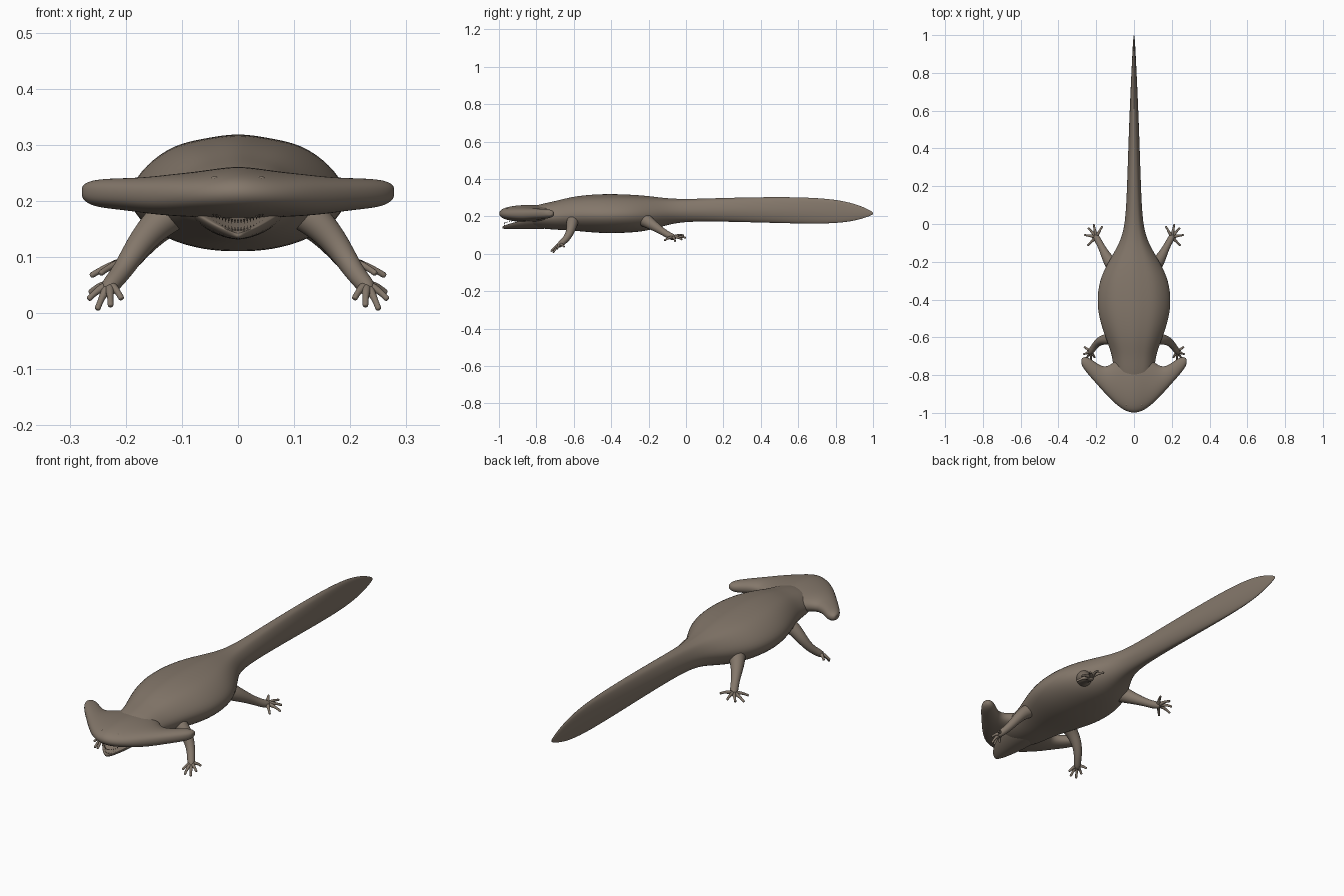
import bpy, bmesh, math
from mathutils import Vector

if "Cube" in bpy.data.objects:
    bpy.data.objects.remove(bpy.data.objects["Cube"])

skin = bpy.data.materials.new("brown skin")
skin.use_nodes = True
COLOUR = (0.23, 0.185, 0.145, 1)
skin.diffuse_color = COLOUR
bsdf = skin.node_tree.nodes["Principled BSDF"]
bsdf.inputs["Base Color"].default_value = COLOUR
bsdf.inputs["Roughness"].default_value = 0.8


def finish(name, bm, levels=0):
    bmesh.ops.recalc_face_normals(bm, faces=bm.faces)
    mesh = bpy.data.meshes.new(name)
    bm.to_mesh(mesh)
    bm.free()
    mesh.materials.append(skin)
    for face in mesh.polygons:
        face.use_smooth = True
    obj = bpy.data.objects.new(name, mesh)
    bpy.context.collection.objects.link(obj)
    if levels:
        mod = obj.modifiers.new("smooth", "SUBSURF")
        mod.levels = mod.render_levels = levels
    return obj


def bridge(bm, rings):
    """Skin a row of equal rings and close both ends."""
    loops = [[bm.verts.new(p) for p in ring] for ring in rings]
    n = len(loops[0])
    for a, b in zip(loops, loops[1:]):
        for i in range(n):
            bm.faces.new((a[i], a[(i + 1) % n], b[(i + 1) % n], b[i]))
    for loop in (loops[0], loops[-1]):
        centre = bm.verts.new(sum((v.co for v in loop), Vector()) / n)
        for i in range(n):
            bm.faces.new((loop[i], loop[(i + 1) % n], centre))


def section_loft(name, profile, stations):
    """Loft a mirrored half profile; stations are y, half width, bottom, top."""
    full = profile + [(-x, z) for x, z in profile[-2:0:-1]]
    bm = bmesh.new()
    bridge(bm, [[(x * w, y, lo + z * (hi - lo)) for x, z in full]
                for y, w, lo, hi in stations])
    return finish(name, bm, 2)


def tube(bm, path, sides=8):
    """Tapered tube through points x, y, z, radius."""
    pts = [Vector(p[:3]) for p in path]
    rings = []
    for i, p in enumerate(pts):
        d = pts[min(i + 1, len(pts) - 1)] - pts[max(i - 1, 0)]
        q = d.to_track_quat("Z", "Y")
        r = path[i][3] * 1.1
        rings.append([p + q @ Vector((r * math.cos(a), r * math.sin(a), 0))
                      for a in (math.tau * k / sides for k in range(sides))])
    bridge(bm, rings)


# Body and long flattened tail with a low ridge on the back
body_profile = [(0, 1.02), (.3, .97), (.58, .92), (.84, .75), (1.03, .5),
                (.93, .28), (.65, .1), (.3, .01), (0, 0)]
section_loft("body_and_tail", body_profile, [
    (-.86, .08, .15, .24), (-.78, .11, .135, .265), (-.70, .115, .128, .28),
    (-.62, .145, .125, .302), (-.52, .182, .115, .315), (-.42, .2, .108, .319),
    (-.30, .188, .112, .316), (-.20, .138, .122, .308), (-.10, .075, .155, .295),
    (0, .046, .173, .291), (.2, .037, .172, .298), (.45, .029, .165, .303),
    (.65, .021, .16, .301), (.8, .014, .162, .29), (.9, .009, .175, .268),
    (.97, .005, .196, .24), (1.0, .002, .21, .222)])

# Wide crescent head with swept back horns: x, front, back, bottom, top
half = [(0, -1.005, -.68, .168, .263), (.04, -.995, -.68, .169, .258),
        (.08, -.97, -.70, .171, .252), (.12, -.933, -.745, .173, .248),
        (.16, -.89, -.758, .177, .243), (.2, -.845, -.735, .183, .241),
        (.24, -.80, -.705, .187, .24), (.265, -.768, -.703, .193, .236),
        (.278, -.745, -.712, .204, .228)]
stations = [(-x, *rest) for x, *rest in half[:0:-1]] + half
rings = []
for x, front, back, lo, hi in stations:
    ring = []
    for k in range(18):
        a = math.tau * k / 18
        s = math.copysign(abs(math.sin(a)) ** .8, math.sin(a))
        ring.append((x, (front + back) / 2 - (back - front) / 2 * math.cos(a),
                     (lo + hi) / 2 + (hi - lo) / 2 * s))
    rings.append(ring)
bm = bmesh.new()
bridge(bm, rings)
finish("crescent_head", bm, 2)

# Lower jaw, hanging slightly open
jaw_profile = [(0, .75), (.5, .8), (.85, 1), (1, .95), (.8, .5), (.4, .12), (0, 0)]
section_loft("lower_jaw", jaw_profile, [
    (-.982, .012, .134, .146), (-.965, .034, .131, .154), (-.93, .056, .13, .166),
    (-.88, .076, .13, .178), (-.80, .098, .13, .195), (-.72, .1, .13, .2)])

# Two curved rows of fine teeth
bm = bmesh.new()
for row in (-1, 1):
    for i in range(-8, 9):
        t = i / 8
        x = .044 * t
        y = -.972 + .05 * t * t
        z = (.167 if row < 0 else .147) + .012 * t * t
        tip = bm.verts.new((x, y, z + row * .008))
        base = [bm.verts.new((x + .002 * math.cos(a), y + .002 * math.sin(a), z))
                for a in (math.tau * k / 4 for k in range(4))]
        for k in range(4):
            bm.faces.new((base[k], base[(k + 1) % 4], tip))
finish("teeth", bm)

# Paired parts: eyes, legs, spread toes
legs = {
    "front": ([(.1, -.60, .19, .036), (.14, -.61, .165, .03), (.175, -.615, .125, .024),
               (.2, -.635, .085, .019), (.215, -.657, .064, .017),
               (.229, -.675, .048, .016), (.236, -.685, .04, .01)],
              [(.207, -.708, .025), (.227, -.722, .012), (.251, -.71, .006),
               (.267, -.69, .024), (.264, -.65, .036)]),
    "hind": ([(.09, -.24, .195, .045), (.13, -.2, .168, .033), (.155, -.155, .138, .023),
              (.175, -.115, .112, .018), (.19, -.088, .096, .018),
              (.2, -.068, .088, .017), (.205, -.058, .085, .01)],
             [(.168, -.012, .098), (.214, 0, .085), (.243, -.02, .075),
              (.263, -.058, .066), (.246, -.115, .07)])}
for side, s in (("left", 1), ("right", -1)):
    bm = bmesh.new()
    bmesh.ops.create_uvsphere(bm, u_segments=16, v_segments=10, radius=.009)
    bmesh.ops.translate(bm, verts=bm.verts, vec=(s * .04, -.955, .236))
    finish(side + "_eye", bm)
    for leg, (path, toes) in legs.items():
        bm = bmesh.new()
        tube(bm, [(s * x, y, z, r) for x, y, z, r in path])
        finish(f"{side}_{leg}_leg", bm, 2)
        bm = bmesh.new()
        palm = Vector(path[-2][:3])
        for tip in toes:
            tip = Vector(tip)
            steps = [(0, .01), (.3, .0095), (.6, .0062), (.85, .0055), (.95, .006), (1, .004)]
            toe = [(*palm.lerp(tip, t), r) for t, r in steps]
            tube(bm, [(s * x, y, z + .006 * math.sin(t[0] * math.pi), r)
                      for (x, y, z, r), t in zip(toe, steps)], 6)
        finish(f"{side}_{leg}_toes", bm, 2)
